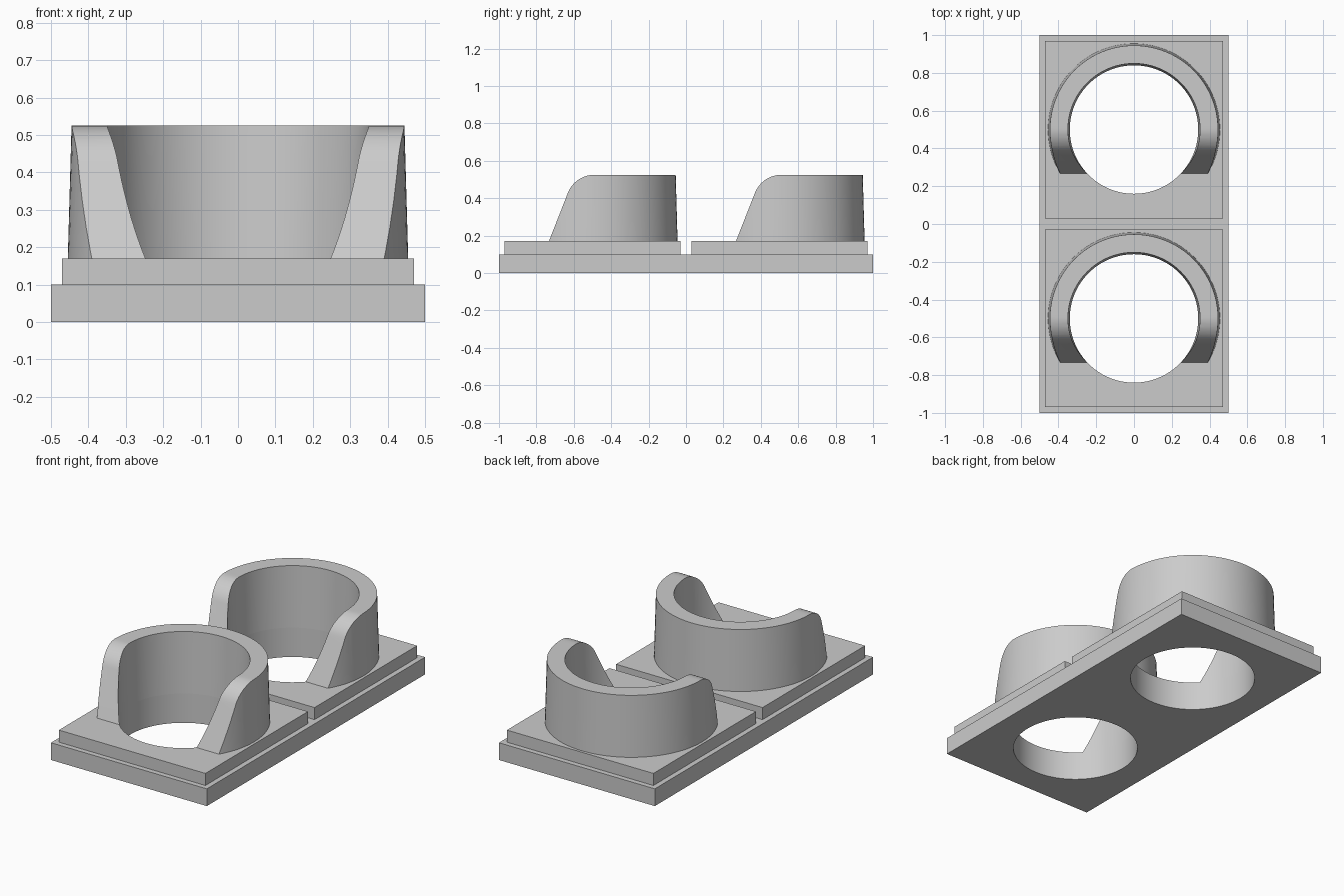
import bpy, bmesh, math
from mathutils import Vector

if "Cube" in bpy.data.objects:
    bpy.data.objects.remove(bpy.data.objects["Cube"], do_unlink=True)

grey = bpy.data.materials.new("plain grey")
grey.use_nodes = True
grey.diffuse_color = (0.6, 0.6, 0.6, 1)
grey.node_tree.nodes["Principled BSDF"].inputs["Base Color"].default_value = (0.6, 0.6, 0.6, 1)

SEGMENTS = 96
BASE_TOP, PLATE_TOP, CUP_TOP = 0.10, 0.17, 0.525
HOLE_RADIUS = 0.34
CENTRES = {"front": -0.5, "back": 0.5}


def make_object(name, bm):
    bmesh.ops.recalc_face_normals(bm, faces=bm.faces[:])
    mesh = bpy.data.meshes.new(name)
    bm.to_mesh(mesh)
    bm.free()
    mesh.materials.append(grey)
    obj = bpy.data.objects.new(name, mesh)
    bpy.context.collection.objects.link(obj)
    return obj


def box(name, y, width, depth, z0, z1):
    bm = bmesh.new()
    bmesh.ops.create_cube(bm, size=1)
    bmesh.ops.scale(bm, vec=(width, depth, z1 - z0), verts=bm.verts)
    bmesh.ops.translate(bm, vec=(0, y, (z0 + z1) / 2), verts=bm.verts)
    return make_object(name, bm)


def hole_cutter(y):
    bm = bmesh.new()
    bmesh.ops.create_cone(bm, cap_ends=True, segments=SEGMENTS, radius1=HOLE_RADIUS,
                          radius2=HOLE_RADIUS, depth=1)
    bmesh.ops.translate(bm, vec=(0, y, 0), verts=bm.verts)
    return make_object("hole_cutter", bm)


def tapered_ring(name, y):
    """Ring with a drafted wall, taller than needed at both ends."""
    bm = bmesh.new()
    profile = []
    for z, sides in ((0.13, ("outer", "inner")), (0.56, ("inner", "outer"))):
        draft = 0.01 * (z - PLATE_TOP) / (CUP_TOP - PLATE_TOP)
        for side in sides:
            r = 0.455 - draft if side == "outer" else HOLE_RADIUS + draft
            profile.append((r, z))
    loops = []
    for i in range(SEGMENTS):
        a = math.tau * i / SEGMENTS
        loops.append([bm.verts.new((r * math.cos(a), y + r * math.sin(a), z)) for r, z in profile])
    for i, loop in enumerate(loops):
        nxt = loops[(i + 1) % SEGMENTS]
        for j in range(4):
            k = (j + 1) % 4
            bm.faces.new((loop[j], nxt[j], nxt[k], loop[k]))
    return make_object(name, bm)


def side_profile(y):
    """Prism with the sloped, rounded front edge; the ring is trimmed to it."""
    slope = math.atan2(CUP_TOP - PLATE_TOP, 0.139)
    radius = 0.152
    points = [(0.6, PLATE_TOP), (-0.733 + 0.5, PLATE_TOP)]
    for i in range(13):
        a = math.pi / 2 + slope * (1 - i / 12)
        points.append((0.01 + radius * math.cos(a), CUP_TOP - radius + radius * math.sin(a)))
    points.append((0.6, CUP_TOP))
    bm = bmesh.new()
    face = bm.faces.new([bm.verts.new((-0.6, y + py, pz)) for py, pz in points])
    extruded = bmesh.ops.extrude_face_region(bm, geom=[face])["geom"]
    bmesh.ops.translate(bm, vec=Vector((1.2, 0, 0)),
                        verts=[g for g in extruded if isinstance(g, bmesh.types.BMVert)])
    return make_object("profile_cutter", bm)


def boolean(obj, cutter, operation):
    mod = obj.modifiers.new("cut", "BOOLEAN")
    mod.operation, mod.solver, mod.object = operation, "EXACT", cutter
    bpy.context.view_layer.update()
    graph = bpy.context.evaluated_depsgraph_get()
    result = bpy.data.meshes.new_from_object(obj.evaluated_get(graph))
    obj.modifiers.clear()
    obj.data = result
    bpy.data.objects.remove(cutter, do_unlink=True)


def smooth(obj):
    bpy.ops.object.select_all(action="DESELECT")
    obj.select_set(True)
    bpy.context.view_layer.objects.active = obj
    bpy.ops.object.shade_smooth_by_angle(angle=math.radians(30))


# Base slab with two through holes
base = box("base_slab", 0, 1, 2, 0, BASE_TOP)
for y in CENTRES.values():
    boolean(base, hole_cutter(y), "DIFFERENCE")
smooth(base)

# A raised plate and an open-fronted cup around each hole
for label, y in CENTRES.items():
    plate = box(label + "_plate", y, 0.94, 0.94, BASE_TOP, PLATE_TOP)
    boolean(plate, hole_cutter(y), "DIFFERENCE")
    smooth(plate)
    cup = tapered_ring(label + "_cup", y)
    boolean(cup, side_profile(y), "INTERSECT")
    smooth(cup)
